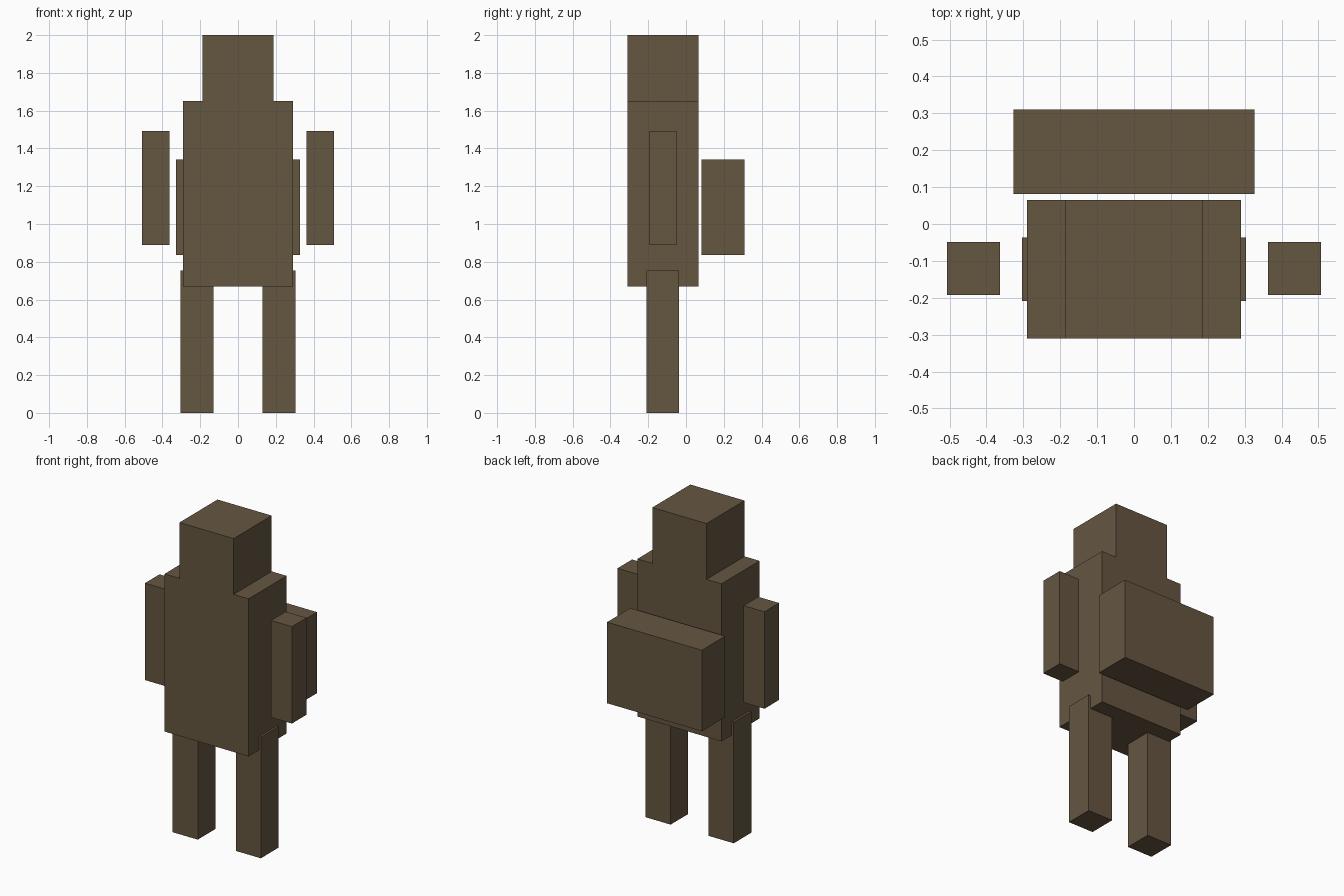
import bpy
import bmesh

if "Cube" in bpy.data.objects:
    bpy.data.objects.remove(bpy.data.objects["Cube"])

brown = bpy.data.materials.new("earth brown")
brown.diffuse_color = (0.130, 0.093, 0.053, 1)
brown.use_nodes = True
brown.node_tree.nodes["Principled BSDF"].inputs["Base Color"].default_value = brown.diffuse_color


def prism(name, outline, y0, y1):
    """Extrude an (x, z) outline from y0 to y1."""
    bm = bmesh.new()
    face = bm.faces.new([bm.verts.new((x, y0, z)) for x, z in outline])
    new = bmesh.ops.extrude_face_region(bm, geom=[face])["geom"]
    verts = [v for v in new if isinstance(v, bmesh.types.BMVert)]
    bmesh.ops.translate(bm, verts=verts, vec=(0, y1 - y0, 0))
    bmesh.ops.recalc_face_normals(bm, faces=bm.faces)
    mesh = bpy.data.meshes.new(name)
    bm.to_mesh(mesh)
    bm.free()
    mesh.materials.append(brown)
    obj = bpy.data.objects.new(name, mesh)
    bpy.context.collection.objects.link(obj)
    return obj


def box(name, x0, x1, y0, y1, z0, z1):
    return prism(name, [(x0, z0), (x1, z0), (x1, z1), (x0, z1)], y0, y1)


# Torso and head share one stepped outline
half = [(0.29, 0.67), (0.29, 1.652), (0.187, 1.652), (0.187, 2.0)]
prism("torso_and_head", half + [(-x, z) for x, z in reversed(half)], -0.31, 0.065)

# Pack floating behind the torso
box("backpack", -0.327, 0.327, 0.081, 0.311, 0.837, 1.342)

# Paired limbs: floating arms, legs overlapping the torso base
for side, s in (("left", -1), ("right", 1)):
    box(side + "_arm", *sorted((s * 0.363, s * 0.507)), -0.193, -0.049, 0.888, 1.492)
    box(side + "_leg", *sorted((s * 0.131, s * 0.304)), -0.209, -0.036, 0.0, 0.755)
